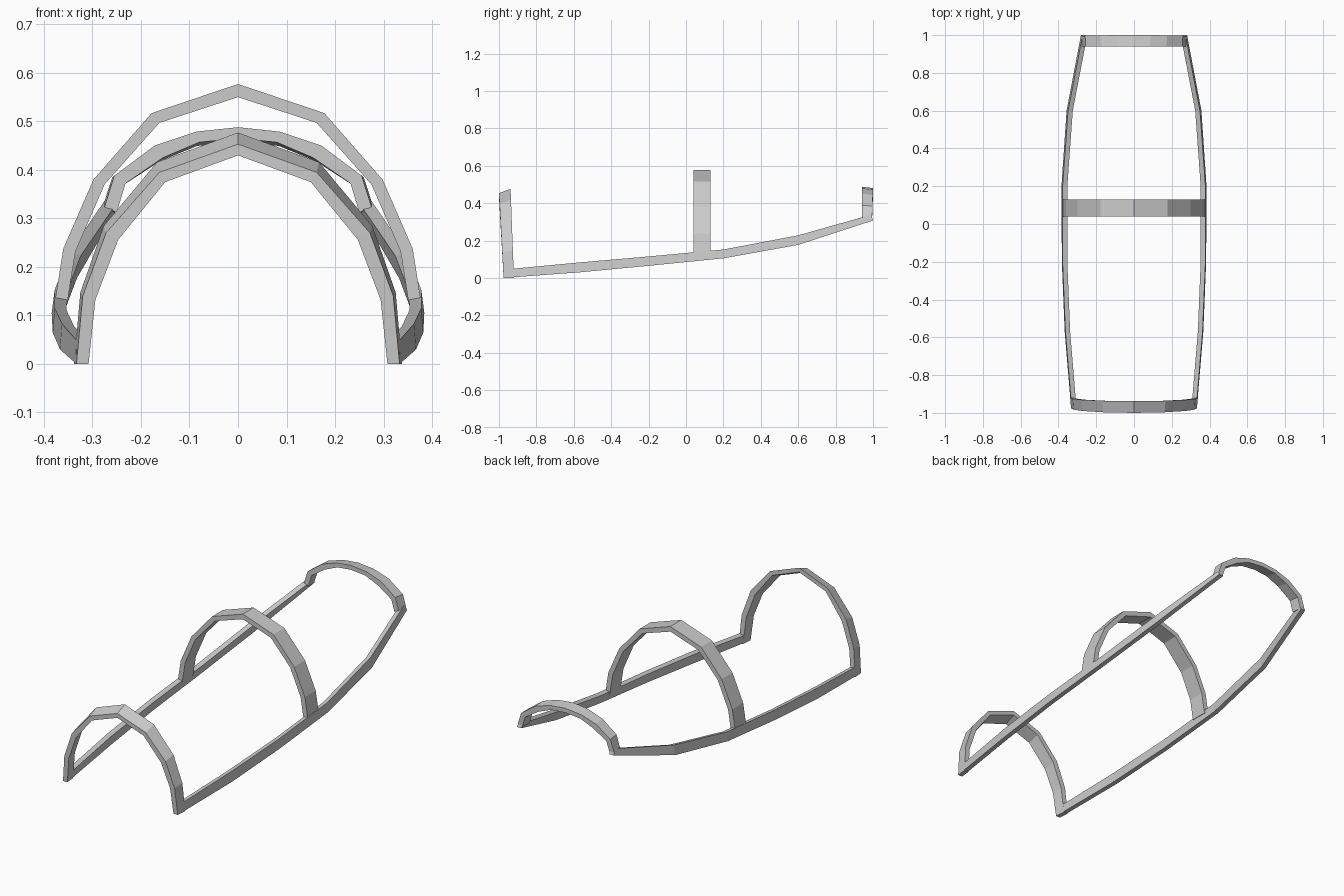
import bpy, bmesh

if "Cube" in bpy.data.objects:
    bpy.data.objects.remove(bpy.data.objects["Cube"])

metal = bpy.data.materials.new("frame_grey")
metal.diffuse_color = (0.6, 0.6, 0.6, 1)
metal.use_nodes = True
metal.node_tree.nodes["Principled BSDF"].inputs["Base Color"].default_value = metal.diffuse_color


def sweep(name, sections):
    """Skin a row of four-cornered cross-sections and cap both ends."""
    bm = bmesh.new()
    rings = [[bm.verts.new(p) for p in s] for s in sections]
    for a, b in zip(rings, rings[1:]):
        for i in range(4):
            j = (i + 1) % 4
            bm.faces.new((a[i], a[j], b[j], b[i]))
    bm.faces.new(rings[0])
    bm.faces.new(rings[-1])
    bmesh.ops.recalc_face_normals(bm, faces=bm.faces)
    me = bpy.data.meshes.new(name)
    bm.to_mesh(me)
    bm.free()
    me.materials.append(metal)
    ob = bpy.data.objects.new(name, me)
    bpy.context.collection.objects.link(ob)
    return ob


def arch(name, outer, inner, front, back, rise):
    """Arch from half profiles (foot to apex). front/back give y at foot and apex;
    rise gives the (x, z) offset of the back edge at foot and apex."""
    z0, z1 = outer[0][1], outer[-1][1]
    half = []
    for o, i in zip(outer, inner):
        t = (o[1] - z0) / (z1 - z0)
        yf = front[0] + (front[1] - front[0]) * t
        yb = back[0] + (back[1] - back[0]) * t
        dx = rise[0] * (1 if o[0] > 0 else 0)
        dz = rise[1] * t
        half.append([(o[0], yf, o[1]), (o[0] + dx, yb, o[1] + dz),
                     (i[0] + dx, yb, i[1] + dz), (i[0], yf, i[1])])
    other = [[(-x, y, z) for x, y, z in s] for s in half[-2::-1]]
    return sweep(name, half + other)


# front hoop, leaning slightly forward
arch("front_hoop",
     [(.333, 0), (.32, .14), (.272, .27), (.162, .395), (0, .453)],
     [(.308, 0), (.294, .132), (.247, .256), (.15, .375), (0, .43)],
     (-.975, -1.0), (-.92, -.938), (.005, .024))

# tall middle hoop
arch("middle_hoop",
     [(.378, .125), (.36, .238), (.298, .38), (.178, .517), (0, .577)],
     [(.352, .125), (.335, .232), (.275, .37), (.162, .497), (0, .55)],
     (.04, .04), (.13, .13), (0, 0))

# shallow rear hoop
arch("rear_hoop",
     [(.275, .324), (.255, .388), (.172, .45), (.085, .479), (0, .488)],
     [(.25, .312), (.232, .372), (.155, .425), (.08, .457), (0, .465)],
     (.94, .94), (.995, 1.0), (.004, -.008))

# side rails: y, bottom z, top z, outer x at bottom, outer x at top
stations = [(-.975, 0, .05, .333, .334), (-.57, .03, .083, .367, .363),
            (-.2, .065, .115, .382, .378), (.2, .105, .152, .384, .378),
            (.6, .177, .228, .357, .349), (1.0, .307, .338, .281, .274)]
for side, name in ((1, "right_rail"), (-1, "left_rail")):
    secs = []
    for k, (y, zb, zt, xb, xt) in enumerate(stations):
        yt = y + (.055 if k == 0 else -.01 if k == 5 else 0)
        secs.append([(side * xb, y, zb), (side * xt, yt, zt),
                     (side * (xt - .025), yt, zt - .005),
                     (side * (xb - .025), y, zb)])
    sweep(name, secs)
